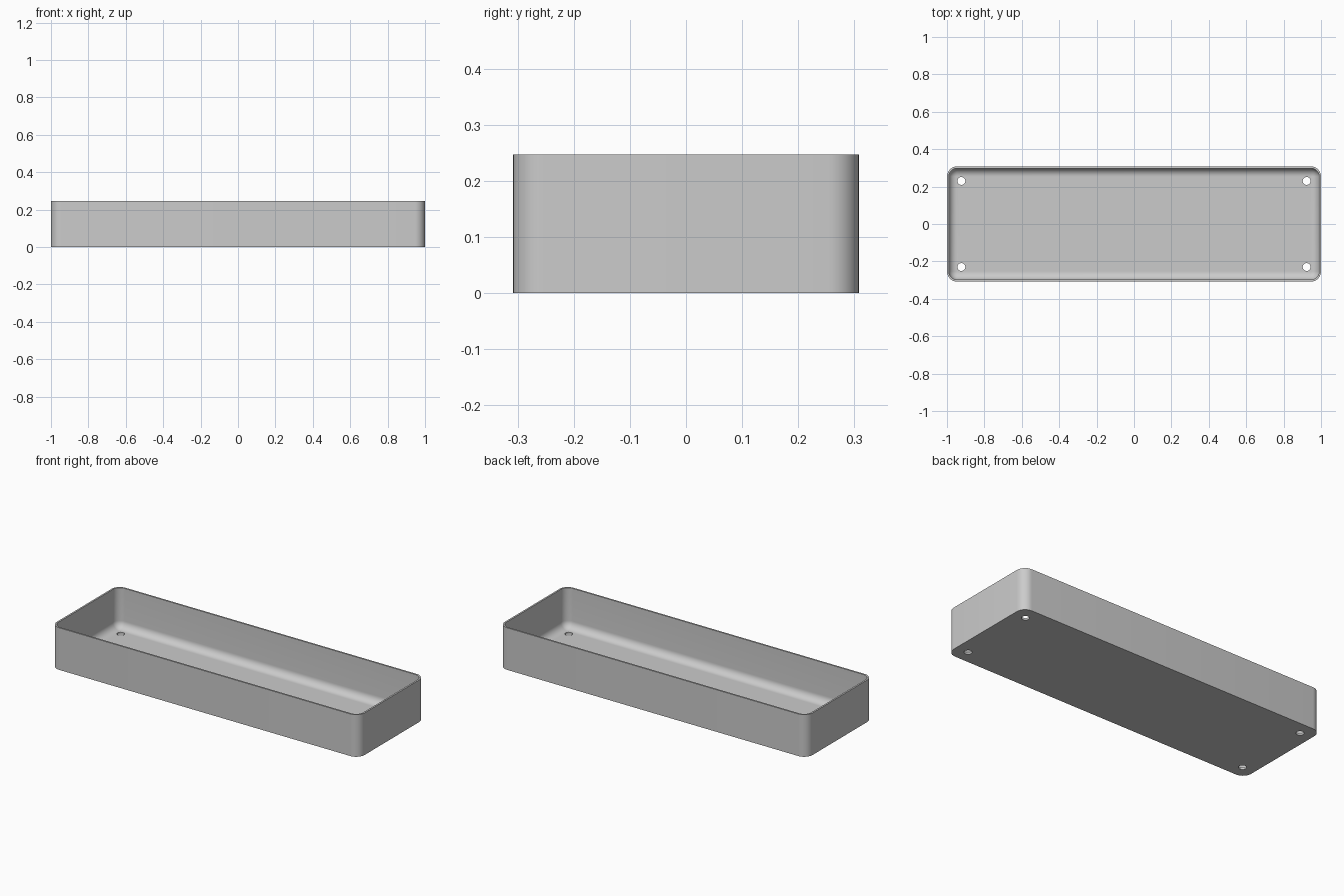
import bpy, bmesh
from math import sin, cos, pi

cube = bpy.data.objects.get("Cube")
if cube:
    bpy.data.objects.remove(cube)

HALF_X, HALF_Y, HEIGHT = 1.0, 0.308, 0.247
CORNER, WALL, FLOOR, FILLET = 0.055, 0.01, 0.012, 0.043
STEPS = 10

grey = bpy.data.materials.new("light grey plastic")
grey.use_nodes = True
grey.diffuse_color = (0.6, 0.6, 0.6, 1)
grey.node_tree.nodes["Principled BSDF"].inputs["Base Color"].default_value = (0.6, 0.6, 0.6, 1)


def rounded_loop(bm, inset, z):
    """Rounded rectangle of vertices, offset inwards from the outer wall."""
    r = CORNER - inset
    verts = []
    for k, (sx, sy) in enumerate([(1, 1), (-1, 1), (-1, -1), (1, -1)]):
        for i in range(STEPS + 1):
            a = (k + i / STEPS) * pi / 2
            verts.append(bm.verts.new((sx * (HALF_X - CORNER) + r * cos(a),
                                       sy * (HALF_Y - CORNER) + r * sin(a), z)))
    return verts


# Tray shell: outer wall, rim, inner wall, floor fillet
bm = bmesh.new()
section = [(0, 0), (0, HEIGHT), (WALL, HEIGHT)]
for i in range(STEPS + 1):
    a = i / STEPS * pi / 2
    section.append((WALL + FILLET * (1 - cos(a)), FLOOR + FILLET * (1 - sin(a))))
loops = [rounded_loop(bm, inset, z) for inset, z in section]
for low, high in zip(loops, loops[1:]):
    for i in range(len(low)):
        j = (i + 1) % len(low)
        bm.faces.new((low[i], low[j], high[j], high[i]))
bm.faces.new(loops[0][::-1])
bm.faces.new(loops[-1])
bmesh.ops.recalc_face_normals(bm, faces=bm.faces)
mesh = bpy.data.meshes.new("tray")
bm.to_mesh(mesh)
bm.free()
mesh.materials.append(grey)
tray = bpy.data.objects.new("tray", mesh)
bpy.context.collection.objects.link(tray)

# Screw holes through the floor corners
bpy.ops.object.select_all(action='DESELECT')
for sx in (-1, 1):
    for sy in (-1, 1):
        bpy.ops.mesh.primitive_cylinder_add(vertices=32, radius=0.021, depth=0.1,
                                            location=(sx * 0.923, sy * 0.23, 0))
        cutter = bpy.context.object
        cutter.name = "hole_cutter"
        cutter.hide_render = True
        cutter.data.materials.append(grey)
        cut = tray.modifiers.new("screw_hole", 'BOOLEAN')
        cut.operation, cut.solver, cut.object = 'DIFFERENCE', 'EXACT', cutter
        bpy.context.view_layer.objects.active = tray
        bpy.ops.object.modifier_apply(modifier=cut.name)
        bpy.data.objects.remove(cutter)

# Smooth rounded corners, crisp rim and base
tray.select_set(True)
bpy.context.view_layer.objects.active = tray
bpy.ops.object.shade_smooth_by_angle(angle=pi / 6)
